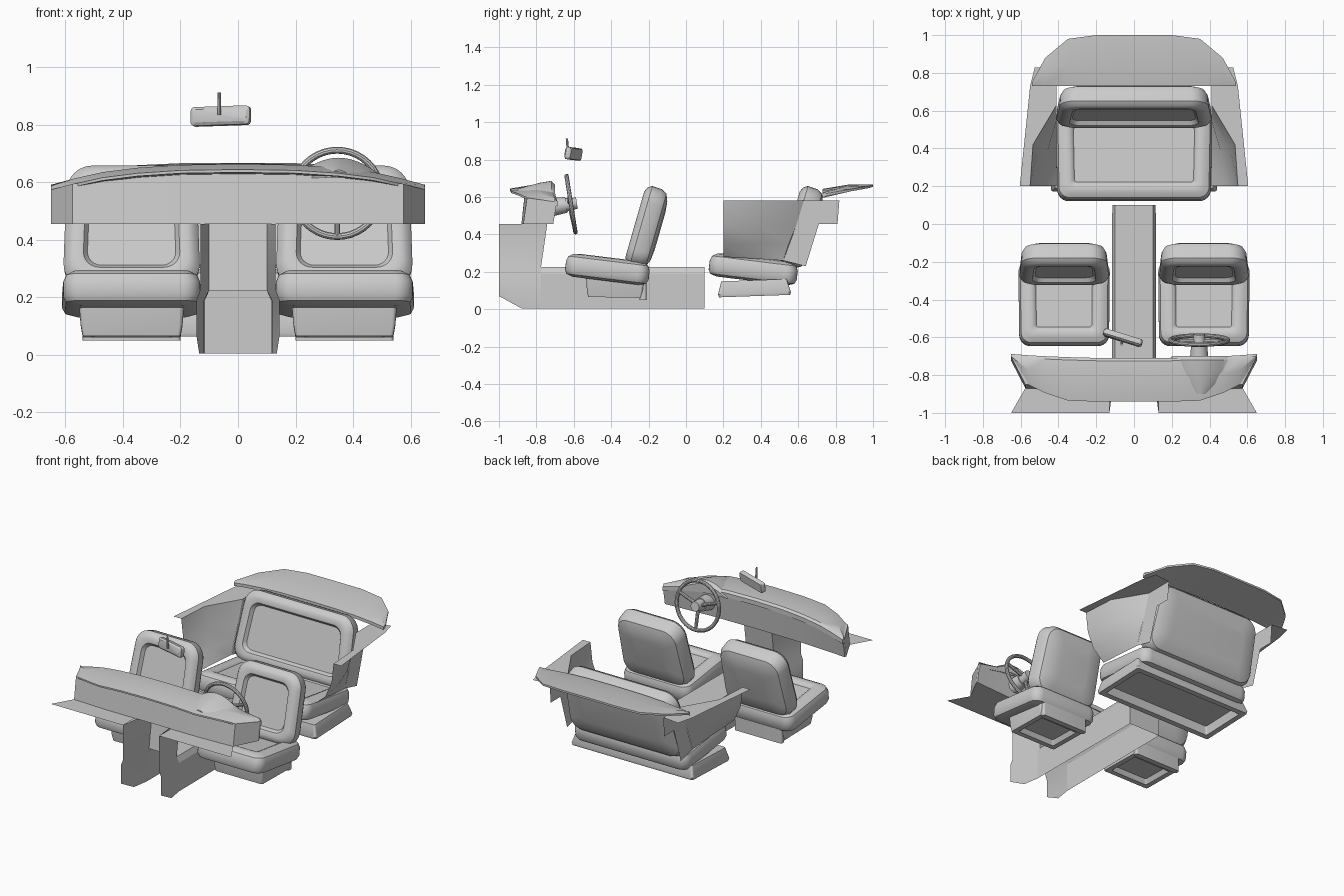
import bpy, bmesh, math
from mathutils import Matrix, Vector

default = bpy.data.objects.get("Cube")
if default:
    bpy.data.objects.remove(default, do_unlink=True)


def finish(name, bm, matrix=Matrix(), angle=35):
    """Turn a bmesh into a named, smooth-shaded object."""
    bmesh.ops.transform(bm, matrix=matrix, verts=bm.verts)
    bmesh.ops.recalc_face_normals(bm, faces=bm.faces)
    mesh = bpy.data.meshes.new(name)
    bm.to_mesh(mesh)
    bm.free()
    obj = bpy.data.objects.new(name, mesh)
    bpy.context.collection.objects.link(obj)
    bpy.ops.object.select_all(action='DESELECT')
    obj.select_set(True)
    bpy.context.view_layer.objects.active = obj
    bpy.ops.object.shade_smooth_by_angle(angle=math.radians(angle))
    return obj


def loft(name, sections, closed=True, caps=(True, True), matrix=Matrix(), angle=35):
    """Skin a row of cross-sections that share one point count."""
    bm = bmesh.new()
    rows = [[bm.verts.new(p) for p in section] for section in sections]
    count = len(rows[0])
    for a, b in zip(rows, rows[1:]):
        for i in range(count if closed else count - 1):
            j = (i + 1) % count
            bm.faces.new((a[i], a[j], b[j], b[i]))
    for row, wanted in ((rows[0], caps[0]), (rows[-1], caps[1])):
        if wanted:
            bm.faces.new(row)
    return finish(name, bm, matrix, angle)


def sheet(name, points, faces):
    bm = bmesh.new()
    verts = [bm.verts.new(p) for p in points]
    for face in faces:
        bm.faces.new([verts[i] for i in face])
    return finish(name, bm)


def outline(a, b, radius, depth, taper, steps=6):
    """Rounded rectangle, narrowing towards +y by the taper."""
    points = []
    for k, (sx, sy) in enumerate(((1, 1), (-1, 1), (-1, -1), (1, -1))):
        for s in range(steps + 1):
            t = math.pi / 2 * (k + s / steps)
            x = sx * (a - radius) + radius * math.cos(t)
            y = sy * (b - radius) + radius * math.sin(t)
            points.append((x * (1 - taper * y / b), y, depth))
    return points


def pad(name, location, tilt, a, b, radius, rings, taper=0):
    """Upholstered block made of stacked rounded outlines (inset, depth)."""
    matrix = Matrix.Translation(location) @ Matrix.Rotation(math.radians(tilt), 4, 'X')
    sections = [outline(a - i, b - i, max(radius - i / 2, .012), d, taper) for i, d in rings]
    return loft(name, sections, matrix=matrix)


def cylinder(name, radius, top_radius, start, end, matrix, sides=24):
    bm = bmesh.new()
    start, end = Vector(start), Vector(end)
    axis = end - start
    turn = axis.to_track_quat('Z', 'Y').to_matrix().to_4x4()
    bmesh.ops.create_cone(bm, cap_ends=True, segments=sides, radius1=radius,
                          radius2=top_radius, depth=axis.length,
                          matrix=Matrix.Translation((start + end) / 2) @ turn)
    return finish(name, bm, matrix)


def both_ways(half):
    """Mirror a list of (x, ...) stations that starts at x = 0."""
    return [(-s[0], *s[1:]) for s in reversed(half[1:])] + half


# Seats: cushion, backrest with recessed panel, hollow pedestal
CUSHION = [(.045, -.062), (.01, -.05), (0, -.03), (0, .02), (.01, .045),
           (.035, .06), (.065, .064), (.085, .056), (.092, .046)]
BACK = [(.12, -.076), (.06, -.07), (.02, -.054), (.003, -.025), (0, .03), (.015, .053),
        (.04, .064), (.068, .058), (.082, .036)]
PEDESTAL = [(0, .05), (.005, -.01), (.012, -.05), (.045, -.05), (.06, -.02)]


def seat(name, x, y, half_width, half_length, back_y):
    pad(name + "_cushion", (x, y, .213), -7, half_width, half_length, .06, CUSHION, -.01)
    pad(name + "_backrest", (x, back_y, .437), 74, half_width - .008, .222, .09, BACK, .035)


for side, label in ((1, "left"), (-1, "right")):
    x = side * .37
    seat("front_" + label + "_seat", x, -.42, .24, .225, -.212)
    pad("front_" + label + "_pedestal", (x, -.38, .113), -1, .182, .155, .015, PEDESTAL)
    pad("front_" + label + "_rear_bracket", (x, -.23, .095), 0, .17, .018, .012,
        [(0, -.045), (0, .045)])
seat("rear_bench", 0, .36, .41, .237, .62)
pad("rear_bench_base", (0, .365, .115), 2, .44, .195, .015,
    [(.02, .04), (0, -.03), (.005, -.045), (.04, -.045), (.05, .01)])

# Dashboard body and overhanging top: (x, front y, rear y, height)
body = both_ways([(0, -.87, -.715, .64), (.33, -.87, -.71, .63),
                  (.575, -.86, -.695, .595), (.65, -.715, -.69, .575)])
loft("dashboard_body", [[(x, f - .01, .455), (x, f + .01, z), (x, r, z), (x, r - .02, .455)]
                        for x, f, r, z in body], angle=25)
top = both_ways([(0, -.94, -.71, .66), (.2, -.94, -.709, .657), (.35, -.935, -.705, .647),
                 (.47, -.895, -.7, .632), (.56, -.85, -.695, .612), (.65, -.705, -.688, .588)])
loft("dashboard_top", [[(x, f, z - .025), (x, f, z - .015), (x, (f + r) / 2, z + .004),
                        (x, r - .015, z), (x, r, z - .012), (x, r, z - .04)]
                       for x, f, r, z in top])

# Instrument hood rising towards the driver
hood = []
for y, width, peak in ((-.9, .05, .643), (-.85, .11, .658), (-.78, .15, .676),
                       (-.72, .165, .686), (-.7, .15, .665)):
    steps = [i / 8 for i in range(-8, 9)]
    hood.append([(.35 + width * t, y, .615 + (peak - .615) * math.cos(t * math.pi / 2))
                 for t in steps])
loft("instrument_hood", hood)

# Tunnel between the seats, open below and at the front
loft("centre_tunnel", [[(-w, y, .005), (-w, y, .19), (-.1, y, .225),
                        (.1, y, .225), (w, y, .19), (w, y, .005)]
                       for y, w in ((.1, .115), (-.775, .118))],
     closed=False, caps=(True, False), angle=20)
sheet("console_face", [(-.1, -.775, .225), (.1, -.775, .225), (.1, -.742, .455),
                       (-.1, -.742, .455)], [range(4)])
for side, label in ((1, "left"), (-1, "right")):
    # Flared footwell panel and the ledge above it
    panel = [(.1, -.742, .455), (.13, -1, .455), (.13, -1, .23), (.1, -.775, .225),
             (.118, -.775, .19), (.145, -1, .19), (.145, -1, .07), (.135, -.88, .005),
             (.118, -.775, .005)]
    sheet(label + "_footwell_panel", [(side * x, y, z) for x, y, z in panel],
          [(0, 1, 2, 3), (3, 2, 5, 4), (4, 5, 6, 7, 8)])
    ledge = [(.13, -1), (.65, -1), (.57, -.86), (.13, -.86)]
    sheet(label + "_front_ledge", [(side * x, y, .455) for x, y in ledge], [range(4)])

    # Rear side trim: armrest ledge, curved inner wall, stepped wall beside the backrest
    armrest = [(.605, .2), (.55, .73), (.525, .83), (.41, .82), (.41, .63), (.535, .42), (.55, .2)]
    sheet(label + "_rear_armrest", [(side * x, y, .58) for x, y in armrest], [range(7)])
    wall = [[(.55, .2, .58), (.535, .2, .45), (.49, .2, .35), (.41, .2, .28)],
            [(.535, .42, .58), (.51, .4, .45), (.46, .38, .35), (.41, .37, .27)],
            [(.41, .63, .58), (.41, .59, .45), (.41, .55, .35), (.41, .52, .26)]]
    loft(label + "_rear_inner_wall", [[(side * x, y, z) for x, y, z in row] for row in wall],
         closed=False, caps=(False, False))
    step = [(.63, .58), (.82, .58), (.81, .455), (.71, .455), (.64, .23), (.52, .26), (.59, .45)]
    sheet(label + "_rear_stepped_wall", [(side * .41, y, z) for y, z in step],
          [(0, 1, 2, 3, 6), (6, 3, 4, 5)])

# Arched parcel shelf behind the bench: (x, rear y, front height, rear height)
shelf = both_ways([(0, 1, .643, .668), (.2, 1, .641, .667), (.35, .98, .634, .66),
                   (.47, .88, .624, .642), (.54, .75, .615, .618)])
loft("parcel_shelf", [[(x, .73, f), (x, (r + .73) / 2, (f + b) / 2 + .01), (x, r, b),
                       (x, r, b - .012), (x, .73, f - .02)] for x, r, f, b in shelf])

# Steering wheel and column
wheel = Matrix.Translation((.345, -.615, .562)) @ Matrix.Rotation(math.radians(99), 4, 'X')
rim = []
for i in range(40):
    a = math.tau * i / 40
    ring = [(.152 + .012 * math.cos(math.tau * j / 10), .012 * math.sin(math.tau * j / 10))
            for j in range(10)]
    rim.append([(r * math.cos(a), r * math.sin(a), z) for r, z in ring])
loft("steering_wheel_rim", rim + rim[:1], caps=(False, False), matrix=wheel)
for i, degrees in enumerate((20, 160, 270)):
    a = math.radians(degrees)
    cylinder(f"steering_spoke_{i}", .012, .01, (0, 0, .008),
             (.15 * math.cos(a), .15 * math.sin(a), 0), wheel, 10)
cylinder("steering_hub", .036, .03, (0, 0, .03), (0, 0, -.032), wheel)
cylinder("steering_column", .042, .05, (0, 0, .025), (0, 0, .11), wheel)

# Rear-view mirror and stem
turn = Matrix.Rotation(math.radians(-17), 4, 'Z') @ Matrix.Rotation(math.radians(80), 4, 'X')
tilt = Matrix.Rotation(math.radians(-2), 4, 'Y')
loft("mirror", [outline(.107 - i, .033 - i, .015 - i / 2, d, 0)
                for i, d in ((.004, -.018), (0, -.012), (0, .01), (.01, .018))],
     matrix=Matrix.Translation((-.06, -.603, .831)) @ tilt @ turn)
cylinder("mirror_stem", .007, .006, (-.065, -.63, .835), (-.065, -.637, .912), Matrix(), 10)
